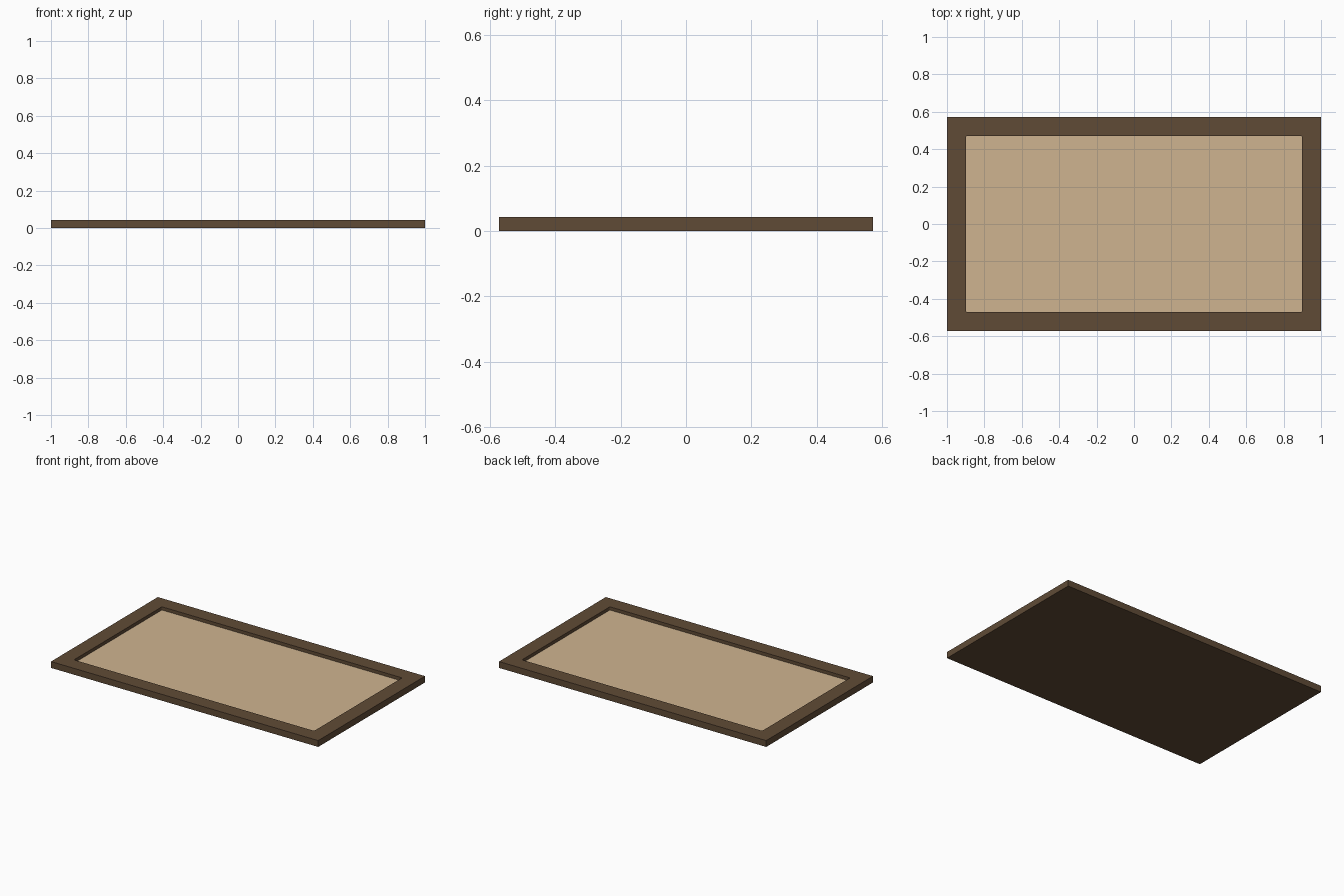
import bpy, bmesh

if "Cube" in bpy.data.objects:
    bpy.data.objects.remove(bpy.data.objects["Cube"])

HALF_X, HALF_Y, HEIGHT = 1.0, 0.571, 0.043
BORDER, FLOOR_Z, CORNER = 0.143, 0.021, 0.007


def material(name, rgb):
    def linear(c):
        c /= 255
        return c / 12.92 if c <= 0.04045 else ((c + 0.055) / 1.055) ** 2.4
    m = bpy.data.materials.new(name)
    m.diffuse_color = (*[linear(c) for c in rgb], 1)
    m.use_nodes = True
    m.node_tree.nodes["Principled BSDF"].inputs["Base Color"].default_value = m.diffuse_color
    return m


wood = material("dark brown wood", (96, 75, 54))
tan = material("tan panel", (207, 180, 144))

# Tray: slab with its top inset and pushed down to form the raised border
bm = bmesh.new()
bmesh.ops.create_cube(bm, size=1)
for v in bm.verts:
    v.co = (v.co.x * 2 * HALF_X, v.co.y * 2 * HALF_Y, (v.co.z + 0.5) * HEIGHT)
top = max(bm.faces, key=lambda f: f.calc_center_median().z)
bmesh.ops.inset_region(bm, faces=[top], thickness=BORDER)
ext = bmesh.ops.extrude_discrete_faces(bm, faces=[top])
floor = ext["faces"][0]
for v in floor.verts:
    v.co.z = FLOOR_Z

# Slightly rounded inner corners of the recess
uprights = [e for e in bm.edges
            if abs(e.verts[0].co.z - e.verts[1].co.z) > 0.01
            and abs(e.verts[0].co.x) < HALF_X - 0.01]
bmesh.ops.bevel(bm, geom=uprights, offset=CORNER, segments=3,
                profile=0.5, affect='EDGES')

# Recess floor takes the tan colour
for f in bm.faces:
    z = f.calc_center_median().z
    f.material_index = int(f.normal.z > 0.9 and abs(z - FLOOR_Z) < 0.002)
bmesh.ops.recalc_face_normals(bm, faces=bm.faces[:])
mesh = bpy.data.meshes.new("framed_panel")
bm.normal_update()
bm.to_mesh(mesh)
bm.free()
mesh.materials.append(wood)
mesh.materials.append(tan)
bpy.context.collection.objects.link(bpy.data.objects.new("framed_panel", mesh))
